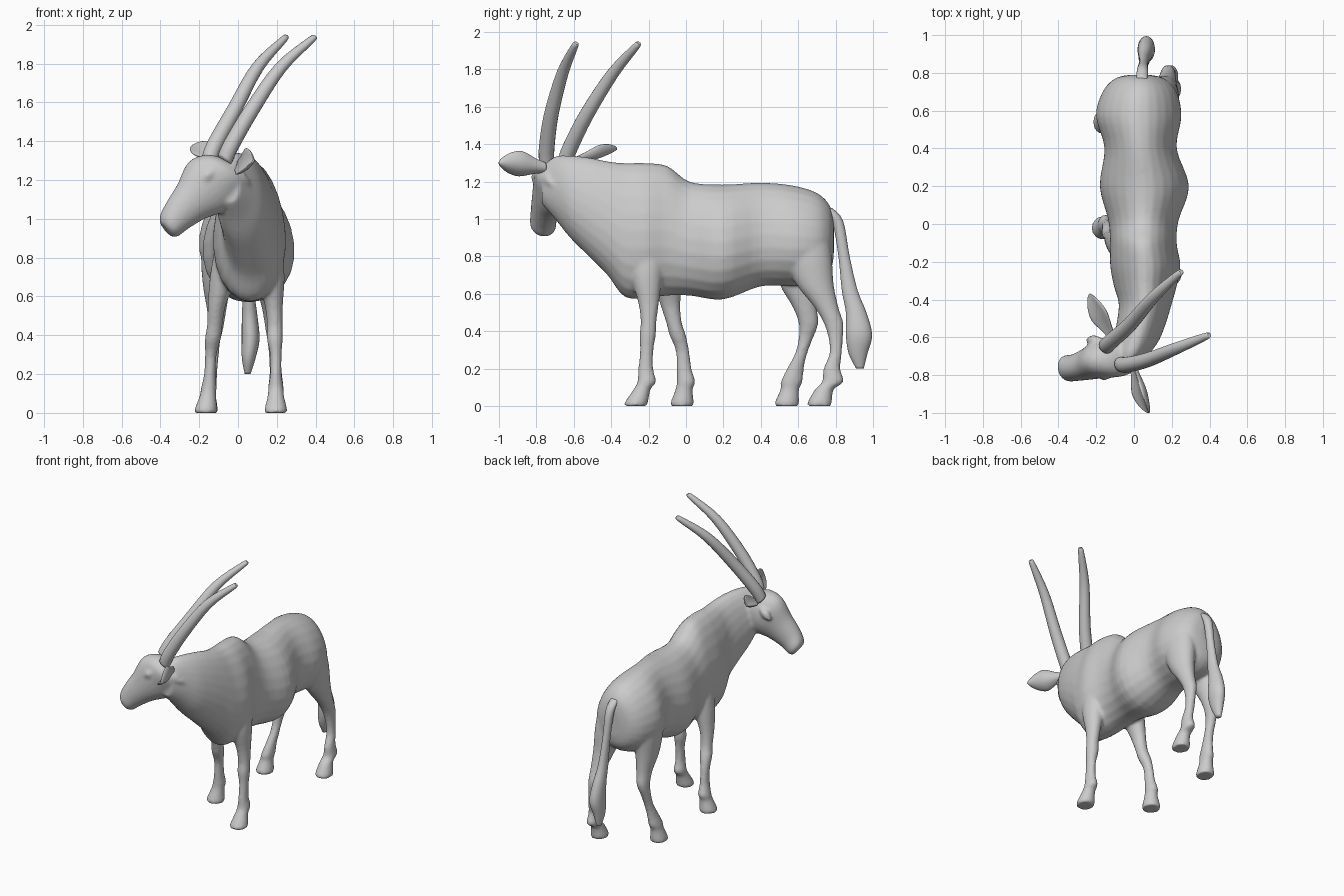
import bpy, bmesh, math
from mathutils import Vector

X, Y, Z = Vector((1, 0, 0)), Vector((0, 1, 0)), Vector((0, 0, 1))


def spline(rows, steps=4):
    """Catmull-Rom interpolation through rows of numbers."""
    out = []
    for i in range(len(rows) - 1):
        p = [rows[max(0, min(len(rows) - 1, i + k))] for k in (-1, 0, 1, 2)]
        for s in range(steps):
            t = s / steps
            out.append([0.5 * (2 * b + (c - a) * t + (2 * a - 5 * b + 4 * c - d) * t * t
                               + (3 * b - a - 3 * c + d) * t ** 3) for a, b, c, d in zip(*p)])
    return out + [list(rows[-1])]


def loft(bm, stations, u, v, taper=0.0, cup=0.0, sides=24):
    """Skin elliptical rings (x, y, z, radius along u, radius along v)."""
    u, v = Vector(u).normalized(), Vector(v).normalized()
    rings = []
    for x, y, z, a, b in spline(stations):
        ring = []
        for i in range(sides):
            t = 2 * math.pi * i / sides
            c, s = math.cos(t), math.sin(t)
            ring.append(bm.verts.new(Vector((x, y, z)) + u * (a * c * (1 - taper * s))
                                     + v * (b * s + cup * a * c * c)))
        rings.append(ring)
    faces = [bm.faces.new((r[i], r[(i + 1) % sides], q[(i + 1) % sides], q[i]))
             for r, q in zip(rings, rings[1:]) for i in range(sides)]
    faces += [bm.faces.new(rings[0][::-1]), bm.faces.new(rings[-1])]
    bmesh.ops.recalc_face_normals(bm, faces=faces)


def finish(name, bm):
    me = bpy.data.meshes.new(name)
    bm.to_mesh(me)
    bm.free()
    for p in me.polygons:
        p.use_smooth = True
    ob = bpy.data.objects.new(name, me)
    bpy.context.collection.objects.link(ob)
    return ob


def part(name, *args, **kw):
    bm = bmesh.new()
    loft(bm, *args, **kw)
    return finish(name, bm)


body = bmesh.new()

# Torso and neck: centre x, y, top z, bottom z, half width
torso = [(.03, .79, .98, .80, .05), (.03, .77, 1.07, .72, .13), (.03, .70, 1.14, .66, .195),
         (.025, .57, 1.18, .64, .225), (.035, .40, 1.195, .64, .19), (.055, .20, 1.185, .57, .235),
         (.05, .02, 1.20, .59, .185), (.05, -.10, 1.285, .59, .175), (.06, -.22, 1.30, .575, .185),
         (.06, -.33, 1.30, .585, .165), (.06, -.42, 1.31, .70, .14), (.04, -.52, 1.33, .80, .13),
         (.01, -.62, 1.34, .90, .12), (-.02, -.70, 1.335, 1.0, .09), (-.04, -.77, 1.28, 1.08, .05)]
loft(body, [(x, y, (t + b) / 2, w, (t - b) / 2) for x, y, t, b, w in torso], X, Z, taper=.15)

# Head, turned to one side
loft(body, [(.02, -.68, 1.23, .07, .08), (-.07, -.70, 1.23, .105, .13), (-.155, -.71, 1.17, .105, .16),
            (-.24, -.74, 1.09, .085, .115), (-.31, -.76, 1.02, .072, .09),
            (-.355, -.765, .965, .07, .072), (-.372, -.77, .945, .045, .048)],
     (.25, -.97, 0), (-.61, -.16, .78))

# Brow bumps over the eyes
for x, y in ((-.16, -.80), (-.21, -.615)):
    loft(body, [(x + .04, y, 1.25, .01, .01), (x, y, 1.22, .028, .03), (x - .04, y, 1.18, .01, .01)],
         (.25, -.97, 0), (-.61, -.16, .78))

# Legs: heights and radii are shared, centre lines differ per leg
fore = [(.85, .08, .10), (.70, .07, .085), (.55, .046, .055), (.45, .04, .042), (.38, .041, .044),
        (.30, .03, .036), (.20, .03, .04), (.13, .04, .05), (.09, .042, .046), (.02, .058, .062),
        (0, .058, .06)]
hind = [(.95, .095, .14), (.80, .09, .13), (.65, .07, .10), (.53, .05, .065), (.44, .04, .052),
        (.36, .032, .038), (.28, .03, .033), (.20, .032, .045), (.13, .04, .058), (.09, .042, .05),
        (.02, .056, .065), (0, .056, .062)]
fore_left = [(.15, -.20), (.17, -.21), (.185, -.20), (.19, -.20), (.19, -.205), (.195, -.21),
             (.195, -.215), (.195, -.21), (.195, -.235), (.195, -.265), (.195, -.27)]
fore_right = [(-.04, -.11), (-.075, -.10), (-.11, -.085), (-.12, -.065), (-.13, -.045), (-.14, -.02),
              (-.145, -.01), (-.15, 0), (-.155, -.01), (-.165, -.02), (-.165, -.02)]
hind_left = [(.13, .62), (.15, .65), (.165, .69), (.175, .75), (.18, .79), (.185, .80), (.19, .80),
             (.195, .78), (.195, .785), (.195, .74), (.195, .715), (.195, .715)]
hind_right = [(-.08, .58), (-.10, .585), (-.11, .60), (-.11, .635), (-.115, .655), (-.125, .64),
              (-.13, .615), (-.14, .585), (-.15, .565), (-.155, .555), (-.16, .54), (-.16, .54)]
for radii, path in ((fore, fore_left), (fore, fore_right), (hind, hind_left), (hind, hind_right)):
    loft(body, [(x, y, z, a, b) for (x, y), (z, a, b) in zip(path, radii)], X, Y)

# Fuse torso, head and legs into one smooth skin
antelope = finish("antelope_body", body)
rm = antelope.modifiers.new("fuse", 'REMESH')
rm.mode, rm.voxel_size, rm.use_smooth_shade = 'VOXEL', .011, True
sm = antelope.modifiers.new("soften", 'SMOOTH')
sm.factor, sm.iterations = .5, 5

# Tail with a tuft
part("tail", [(.04, .75, 1.06, .03, .03), (.045, .81, .99, .03, .03), (.05, .845, .80, .025, .03),
              (.055, .875, .62, .03, .042), (.06, .91, .50, .04, .055), (.065, .925, .38, .046, .07),
              (.055, .92, .28, .035, .05), (.05, .93, .20, .015, .02)], X, Y)

# Horns: long tapering sweeps
horns = {"left_horn": [(-.07, -.745, 1.30), (-.035, -.745, 1.38), (.07, -.72, 1.56),
                       (.22, -.66, 1.78), (.38, -.595, 1.925), (.395, -.588, 1.94)],
         "right_horn": [(-.15, -.65, 1.30), (-.12, -.62, 1.38), (-.02, -.53, 1.56),
                        (.10, -.39, 1.78), (.235, -.265, 1.925), (.25, -.255, 1.94)]}
for name, pts in horns.items():
    axis = (Vector(pts[-1]) - Vector(pts[0])).normalized()
    u = axis.cross(Y)
    part(name, [(*p, r, r) for p, r in zip(pts, (.042, .042, .039, .032, .019, .007))],
         u, axis.cross(u), sides=16)

# Ears: cupped leaves
def ear(name, base, tip, width, u, v):
    b, t = Vector(base), Vector(tip)
    shape = ((0, .4), (.2, .6), (.5, 1), (.75, .8), (.93, .38), (1, .08))
    part(name, [(*b.lerp(t, f), width * w, .018 * (w + .2)) for f, w in shape], u, v, cup=.4)


ear("left_ear", (.0, -.75, 1.27), (.08, -1.0, 1.30), .072, (.35, .14, .93), (-.85, -.35, .37))
ear("right_ear", (-.11, -.60, 1.31), (-.235, -.37, 1.375), .055, (.7, .4, .55), (-.5, -.2, .8))
